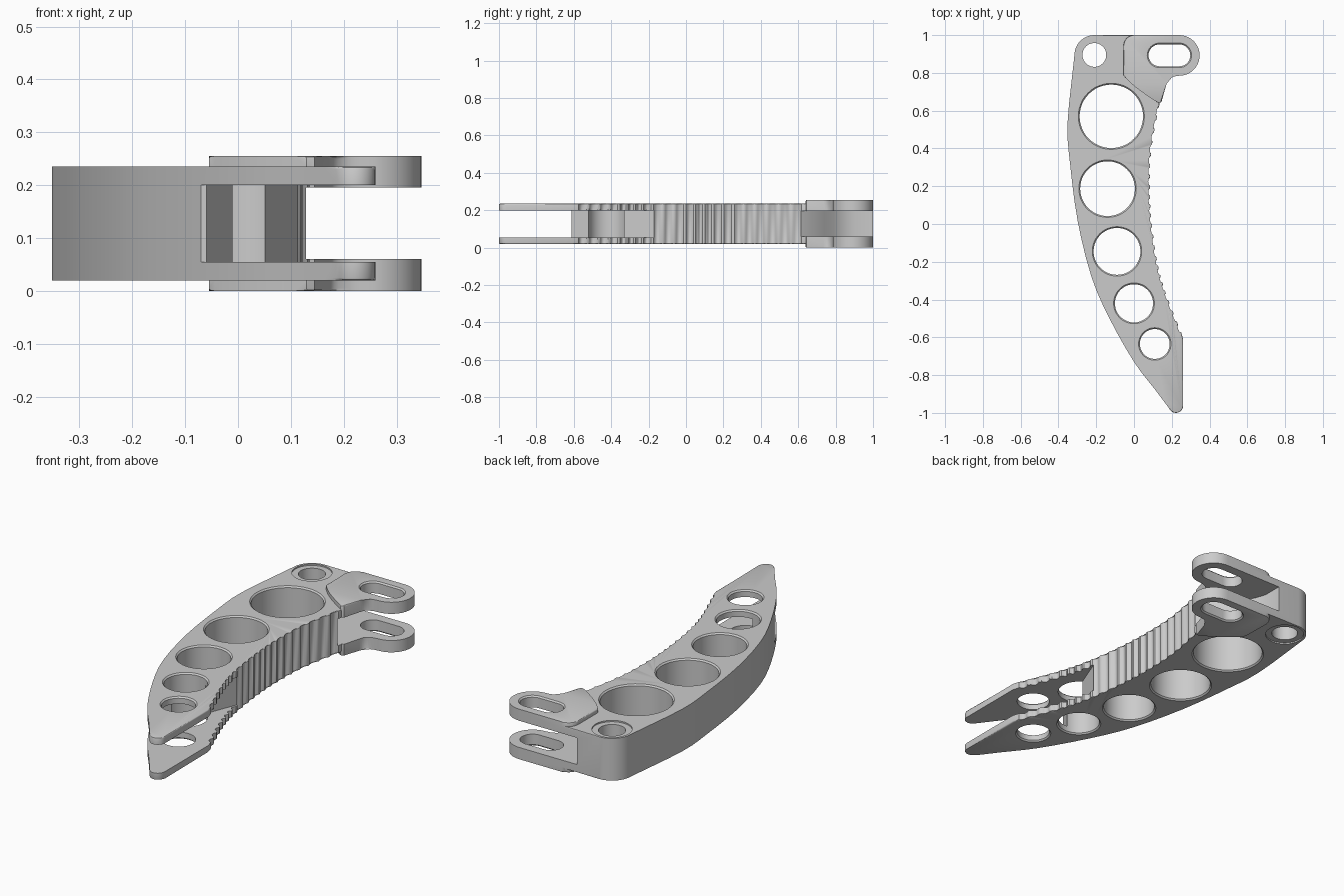
import bpy, bmesh
from math import sin, cos, pi, radians
from mathutils import Vector

if "Cube" in bpy.data.objects:
    bpy.data.objects.remove(bpy.data.objects["Cube"])


def arc(cx, cy, r, a0, a1, n):
    return [(cx + r * cos(radians(a0 + (a1 - a0) * i / n)),
             cy + r * sin(radians(a0 + (a1 - a0) * i / n))) for i in range(n + 1)]


def circle(cx, cy, r, n=48):
    return arc(cx, cy, r, 0, 360, n)[:-1]


def stadium(r, x0=0.135, x1=0.24, y=0.893):
    return arc(x1, y, r, -90, 90, 16) + arc(x0, y, r, 90, 270, 16)


def spline(pts, n):
    """Catmull-Rom curve through 2D points."""
    p = [Vector(q) for q in pts]
    p = [2 * p[0] - p[1]] + p + [2 * p[-1] - p[-2]]
    out = []
    for i in range(1, len(p) - 2):
        a, b, c, d = p[i - 1:i + 3]
        for k in range(n):
            t = k / n
            out.append(0.5 * (2 * b + (c - a) * t + (2 * a - 5 * b + 4 * c - d) * t * t
                              + (3 * b - a - 3 * c + d) * t ** 3))
    return out + [p[-2]]


def loft(name, levels, bevel=0):
    """Closed solid through (z, outline) levels; optional rounding of the end rims."""
    bm = bmesh.new()
    rings = [[bm.verts.new((x, y, z)) for x, y in outline] for z, outline in levels]
    n = len(rings[0])
    caps = [bm.faces.new(rings[0][::-1]), bm.faces.new(rings[-1])]
    for lo, hi in zip(rings, rings[1:]):
        for i in range(n):
            j = (i + 1) % n
            bm.faces.new((lo[i], lo[j], hi[j], hi[i]))
    if bevel:
        edges = [e for f in caps for e in f.edges]
        bmesh.ops.bevel(bm, geom=edges, offset=bevel, segments=2, profile=0.5, affect='EDGES')
    bmesh.ops.recalc_face_normals(bm, faces=bm.faces)
    me = bpy.data.meshes.new(name)
    bm.to_mesh(me)
    bm.free()
    ob = bpy.data.objects.new(name, me)
    bpy.context.collection.objects.link(ob)
    return ob


def combine(target, tool, op):
    tool.hide_render = True
    mod = target.modifiers.new(tool.name, 'BOOLEAN')
    mod.object, mod.operation, mod.solver = tool, op, 'EXACT'
    bpy.context.view_layer.objects.active = target
    bpy.ops.object.modifier_apply(modifier=mod.name)
    bpy.data.objects.remove(tool)


def flared(name, shape, r, z0, z1, c=0.007):
    """Through cutter whose ends chamfer the rims at z0 and z1."""
    big = r + c + 0.015
    return loft(name, [(z0 - 0.015, shape(big)), (z0 + c, shape(r)),
                       (z1 - c, shape(r)), (z1 + 0.015, shape(big))])


# Lever outline: rounded corner, bowed back, pointed tip, scalloped grip
Z0, Z1, H = 0.02, 0.235, 0.255
outline = arc(-0.21, 0.895, 0.105, 90, 172, 10)
outline += spline([(-0.318, 0.87), (-0.352, 0.53), (-0.338, 0.316), (-0.298, 0.015),
                   (-0.225, -0.28), (-0.13, -0.5), (0, -0.73), (0.11, -0.875),
                   (0.185, -0.975)], 3)
outline += arc(0.222, -0.962, 0.038, 217, 360, 8)
outline += [(0.26, -0.61)]
grip = spline([(0.25, -0.575), (0.17, -0.37), (0.125, -0.21), (0.095, 0), (0.084, 0.185),
               (0.092, 0.395), (0.135, 0.635)], 40)
TEETH, STEPS = 22, 8
for i in range(TEETH * STEPS):
    f = i / (TEETH * STEPS) * (len(grip) - 1)
    k = int(f)
    p = grip[k].lerp(grip[k + 1], f - k)
    t = (grip[k + 1] - grip[k]).normalized()
    u = (i % STEPS) / STEPS
    dip = 0.014 * sin(pi * u / 0.75) if u < 0.75 else 0
    outline.append((p.x - t.y * dip, p.y + t.x * dip))
outline += [(0.135, 0.637), (0.1, 0.75), (0.1, 1.0)]
lever = loft("lever_body", [(Z0, outline), (Z1, outline)], 0.005)

# Thicker mounting lugs at the upper right
lug = arc(0.0, 0.945, 0.055, 90, 180, 8)
lug += spline([(-0.055, 0.786), (-0.01, 0.74), (0.045, 0.697), (0.13, 0.64)], 4)
lug += [(0.145, 0.645)]
lug += spline([(0.17, 0.735), (0.182, 0.763), (0.21, 0.78), (0.24, 0.785)], 3)[:-1]
lug += arc(0.24, 0.8925, 0.1075, -90, 90, 20)
combine(lever, loft("mounting_lug", [(0, lug), (H, lug)], 0.005), 'UNION')

# Clevis gap between lugs and gap between tip plates
clevis = [(0.5, 0.59), (0.5, 1.1), (-0.085, 1.1), (-0.085, 0.9), (-0.065, 0.84),
          (-0.03, 0.79), (0.03, 0.74), (0.1, 0.66), (0.145, 0.59)]
combine(lever, loft("clevis_gap", [(0.06, clevis), (0.196, clevis)]), 'DIFFERENCE')
tip = [(-0.3, -1.1), (0.5, -1.1), (0.5, -0.115), (0.135, -0.115), (0.05, -0.335),
       (-0.01, -0.52), (-0.06, -0.612), (-0.3, -0.612)]
combine(lever, loft("tip_gap", [(0.055, tip), (0.2, tip)]), 'DIFFERENCE')

# Row of lightening holes and the pivot hole
for x, y, r in [(-0.21, 0.895, 0.063), (-0.12, 0.57, 0.168), (-0.14, 0.187, 0.145),
                (-0.09, -0.145, 0.124), (0, -0.42, 0.101), (0.11, -0.635, 0.079)]:
    combine(lever, flared("hole", lambda q: circle(x, y, q), r, Z0, Z1), 'DIFFERENCE')

# Shallow washer seats around the pivot hole
for z in (Z0, Z1):
    ring = circle(-0.21, 0.895, 0.093)
    combine(lever, loft("seat", [(z - 0.007, ring), (z + 0.007, ring)]), 'DIFFERENCE')

# Elongated slot through both lugs
combine(lever, flared("lug_slot", stadium, 0.058, 0, H), 'DIFFERENCE')

bpy.ops.object.select_all(action='DESELECT')
lever.select_set(True)
bpy.context.view_layer.objects.active = lever
bpy.ops.object.shade_smooth_by_angle(angle=radians(30))
